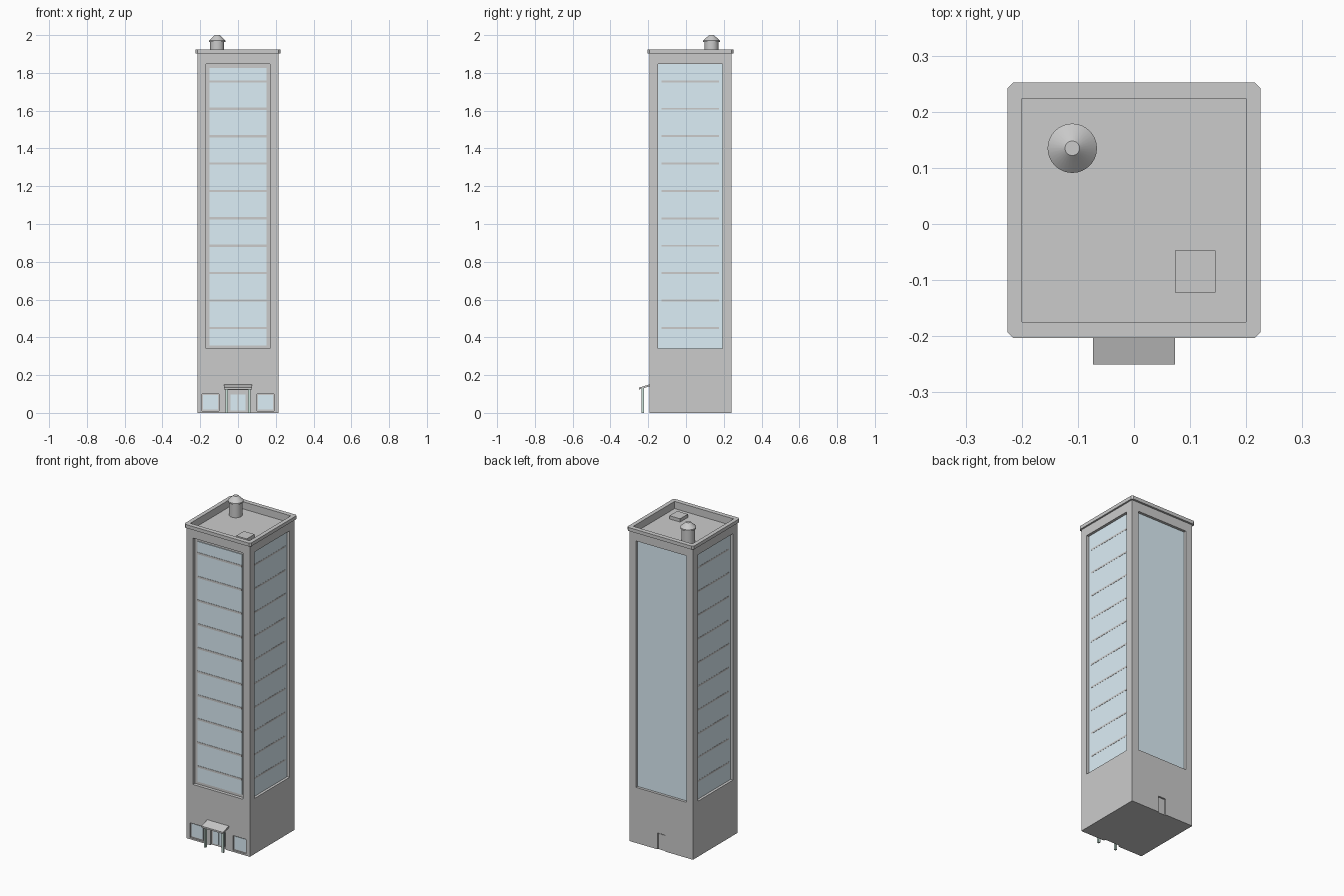
import bpy, bmesh, math
from mathutils import Matrix

if "Cube" in bpy.data.objects:
    bpy.data.objects.remove(bpy.data.objects["Cube"])


def material(name, rgb):
    m = bpy.data.materials.new(name)
    m.diffuse_color = (*rgb, 1)
    m.use_nodes = True
    m.node_tree.nodes["Principled BSDF"].inputs["Base Color"].default_value = m.diffuse_color
    return m


glass = material("glass_blue", (0.72, 0.86, 0.93))
pale_green = material("pale_green", (0.6, 0.76, 0.7))


def add(name, bm, mat=None):
    bmesh.ops.recalc_face_normals(bm, faces=bm.faces)
    me = bpy.data.meshes.new(name)
    bm.to_mesh(me)
    bm.free()
    ob = bpy.data.objects.new(name, me)
    bpy.context.collection.objects.link(ob)
    if mat:
        me.materials.append(mat)
    return ob


def box(name, x, y, z, mat=None, chamfer=0):
    """Box from (min, max) ranges, optionally with chamfered vertical edges."""
    bm = bmesh.new()
    size = [r[1] - r[0] for r in (x, y, z)]
    mid = [(r[0] + r[1]) / 2 for r in (x, y, z)]
    bmesh.ops.create_cube(bm, size=1, matrix=Matrix.Translation(mid) @ Matrix.Diagonal((*size, 1)))
    if chamfer:
        edges = [e for e in bm.edges if abs(e.verts[0].co.z - e.verts[1].co.z) > 1e-5]
        bmesh.ops.bevel(bm, geom=edges, offset=chamfer, segments=1, affect='EDGES')
    return add(name, bm, mat)


def cut(ob, x, y, z):
    cutter = box("cutter", x, y, z)
    mod = ob.modifiers.new("cut", 'BOOLEAN')
    mod.operation, mod.solver, mod.object = 'DIFFERENCE', 'EXACT', cutter
    bpy.context.view_layer.objects.active = ob
    bpy.ops.object.modifier_apply(modifier=mod.name)
    bpy.data.objects.remove(cutter)


W, F, B, TOP = 0.215, -0.193, 0.24, 1.918     # half width, front, back, top
D = 0.02                                      # window recess depth
WX, WY, WZ = (-0.17, 0.17), (-0.148, 0.192), (0.34, 1.848)
ROOF = ((-0.2, 0.2), (-0.175, 0.224))

# Tower shaft with sunken roof, window recesses and openings
tower = box("tower", (-W, W), (F, B), (0, TOP))
cut(tower, *ROOF, (1.88, 2.1))
cut(tower, WX, (F - 0.1, F + D), WZ)
cut(tower, WX, (B - D, B + 0.1), WZ)
for s in (-1, 1):
    cut(tower, sorted((s * (W - D), s * (W + 0.1))), WY, WZ)
    cut(tower, sorted((s * 0.1, s * 0.19)), (F - 0.1, F + 0.01), (0.01, 0.1))
cut(tower, (-0.052, 0.052), (F - 0.1, F + 0.012), (-0.1, 0.12))
cut(tower, (-0.025, 0.025), (B - 0.01, B + 0.1), (-0.1, 0.1))

# Cornice ring
cornice = box("cornice", (-0.225, 0.225), (-0.203, 0.252), (1.903, 1.924), chamfer=0.01)
cut(cornice, *ROOF, (1.8, 2.1))

# Front glazing set in a grey surround, with floor bars
g = F + D
box("front_glass", (-0.15, 0.15), (g - 0.004, g + 0.002), (0.357, 1.827), glass)
# Full glazing on the other sides
box("back_glass", WX, (B - D - 0.002, B - D + 0.004), WZ, glass)
for s, side in ((-1, "left"), (1, "right")):
    xs = s * (W - D)
    box(side + "_glass", sorted((xs - s * 0.002, xs + s * 0.004)), WY, WZ, glass)
for i in range(10):
    z = 0.45 + i * 0.145
    zr = (z - 0.006, z + 0.006)
    box(f"front_floor_bar_{i}", (-0.15, 0.15), (g - 0.006, g), zr)
    for s, side in ((-1, "left"), (1, "right")):
        xs = s * (W - D)
        box(f"{side}_floor_bar_{i}", sorted((xs, xs + s * 0.005)),
            (-0.13, 0.174), (z - 0.005, z + 0.005))

# Ground-floor windows, canopy posts and door panes
for s, side in ((-1, "left"), (1, "right")):
    box(side + "_shop_window", sorted((s * 0.106, s * 0.185)), (F + 0.007, F + 0.012),
        (0.017, 0.095), glass)
    box(side + "_door_pane", sorted((s * 0.002, s * 0.039)), (F + 0.008, F + 0.014),
        (0.012, 0.097), glass)
    box(side + "_canopy_post", sorted((s * 0.054, s * 0.066)), (-0.235, -0.223),
        (0, 0.133), pale_green)

# Sloping canopy
canopy = box("canopy", (-0.073, 0.073), (-0.25, F), (0.132, 0.142))
for v in canopy.data.vertices:
    v.co.z += 0.3 * (v.co.y + 0.222)

# Back door
box("back_door", (-0.021, 0.021), (B - 0.012, B - 0.006), (0, 0.095))

# Roof hatch
box("roof_hatch", (0.073, 0.145), (-0.122, -0.047), (1.878, 1.9))


# Roof water tank: drum and capped conical lid
def frustum(name, r1, r2, z1, z2):
    bm = bmesh.new()
    bmesh.ops.create_cone(bm, cap_ends=True, segments=32, radius1=r1, radius2=r2, depth=z2 - z1,
                          matrix=Matrix.Translation((-0.11, 0.135, (z1 + z2) / 2)))
    ob = add(name, bm)
    bpy.ops.object.select_all(action='DESELECT')
    ob.select_set(True)
    bpy.context.view_layer.objects.active = ob
    bpy.ops.object.shade_smooth_by_angle(angle=math.radians(30))


frustum("tank_drum", 0.037, 0.037, 1.878, 1.968)
frustum("tank_rim", 0.044, 0.044, 1.963, 1.971)
frustum("tank_lid", 0.044, 0.013, 1.971, 2.0)
